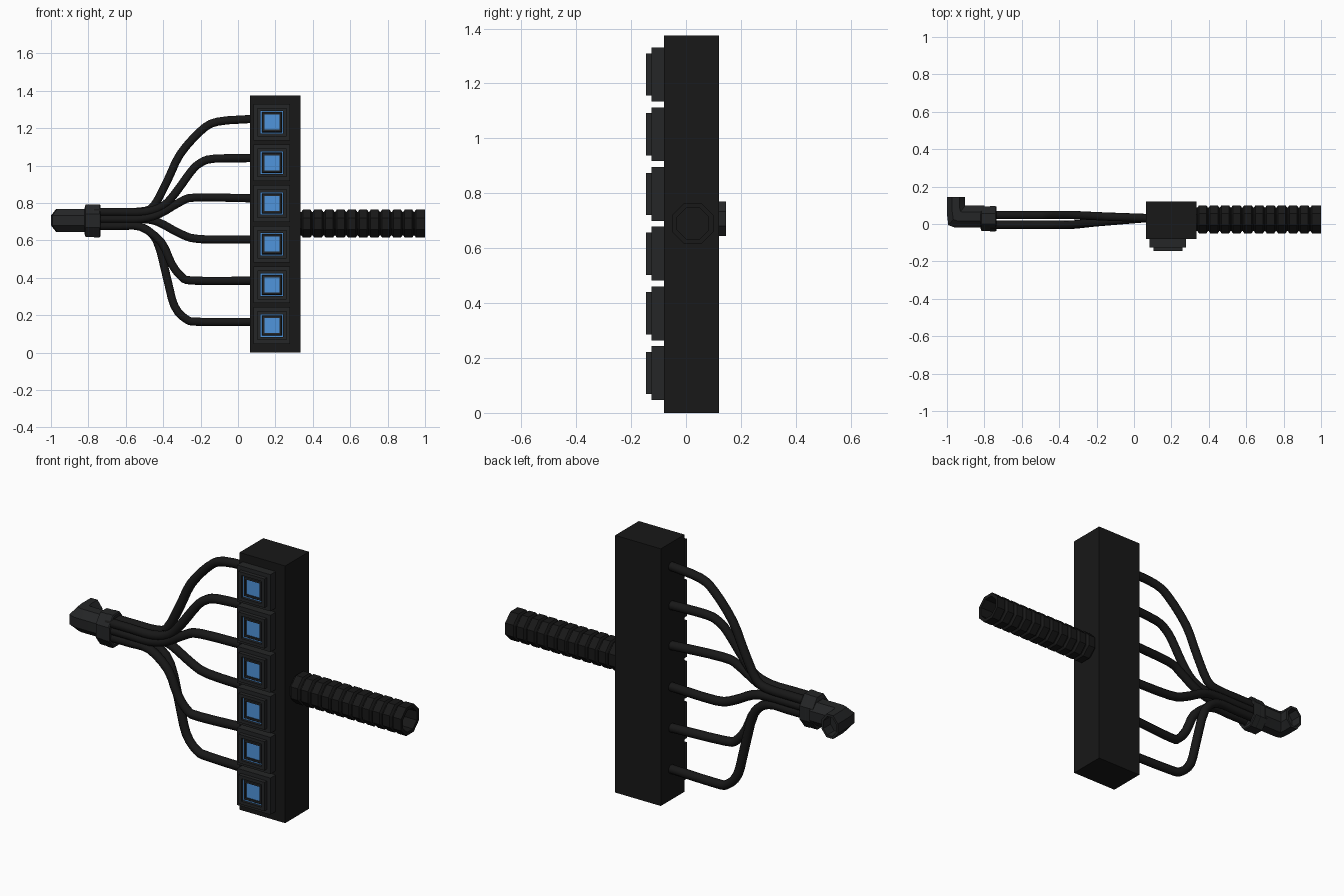
import bpy, bmesh, math
from mathutils import Vector as V

if "Cube" in bpy.data.objects:
    bpy.data.objects.remove(bpy.data.objects["Cube"])


def material(name, c):
    m = bpy.data.materials.new(name)
    m.diffuse_color = (*c, 1)
    m.use_nodes = True
    m.node_tree.nodes["Principled BSDF"].inputs["Base Color"].default_value = m.diffuse_color
    return m


BLACK = material("black_plastic", (0.009, 0.009, 0.009))
DARK = material("dark_rubber", (0.018, 0.019, 0.020))
BLUE = material("blue_light", (0.08, 0.30, 0.72))


def finish(name, bm, mat, smooth=None):
    bmesh.ops.recalc_face_normals(bm, faces=bm.faces)
    me = bpy.data.meshes.new(name)
    bm.to_mesh(me)
    bm.free()
    ob = bpy.data.objects.new(name, me)
    bpy.context.collection.objects.link(ob)
    me.materials.append(mat)
    if smooth:
        bpy.ops.object.select_all(action='DESELECT')
        ob.select_set(True)
        bpy.context.view_layer.objects.active = ob
        bpy.ops.object.shade_smooth_by_angle(angle=math.radians(smooth))
    return ob


def box(name, lo, hi, mat):
    bm = bmesh.new()
    bmesh.ops.create_cube(bm, size=1)
    for v in bm.verts:
        v.co = V([(a + b) / 2 + c * (b - a) for a, b, c in zip(lo, hi, v.co)])
    return finish(name, bm, mat)


def loft(name, rings, mat, n=8, phase=0.5, smooth=None):
    """Skin a list of (centre, u axis, v axis) rings and cap both ends."""
    bm = bmesh.new()
    loops = []
    for c, u, v in rings:
        loops.append([bm.verts.new(V(c) + V(u) * math.cos(2 * math.pi * (i + phase) / n)
                                   + V(v) * math.sin(2 * math.pi * (i + phase) / n))
                      for i in range(n)])
    for a, b in zip(loops, loops[1:]):
        for i in range(n):
            j = (i + 1) % n
            bm.faces.new((a[i], a[j], b[j], b[i]))
    bm.faces.new(loops[0])
    bm.faces.new(loops[-1])
    return finish(name, bm, mat, smooth)


def lathe_x(name, prof, y, z, mat, sy=1.0, sz=1.0):
    return loft(name, [((x, y, z), (0, r * sy, 0), (0, 0, r * sz)) for x, r in prof], mat)


def smooth_path(pts, steps=3):
    """Catmull-Rom points through the given path."""
    p = [V(q) for q in pts]
    p = [2 * p[0] - p[1]] + p + [2 * p[-1] - p[-2]]
    out = []
    for a, b, c, d in zip(p, p[1:], p[2:], p[3:]):
        for s in range(steps):
            t = s / steps
            out.append(0.5 * (2 * b + (c - a) * t + (2 * a - 5 * b + 4 * c - d) * t * t
                              + (3 * b - a - 3 * c + d) * t ** 3))
    return out + [p[-2]]


def cable(name, pts, r):
    path = smooth_path(pts)
    rings = []
    for i, c in enumerate(path):
        t = (path[min(i + 1, len(path) - 1)] - path[max(i - 1, 0)]).normalized()
        u = V((0, 1, 0))
        u = (u - t * u.dot(t)).normalized()
        rings.append((c, u * r, t.cross(u) * r))
    return loft(name, rings, BLACK, smooth=50)


# main housing
box("housing", (0.065, -0.08, 0), (0.335, 0.12, 1.375), BLACK)


# stepped sockets with a recessed opening and blue centre
def socket(name, x, z):
    bm = bmesh.new()
    prof = [(0.098, -0.075), (0.098, -0.125), (0.077, -0.125), (0.077, -0.145),
            (0.060, -0.145), (0.060, -0.130), (0.054, -0.130), (0.050, -0.136),
            (0.040, -0.136), (0.040, -0.130)]
    loops = [[bm.verts.new((x + sx * h, y, z + sz * h))
              for sx, sz in ((-1, -1), (1, -1), (1, 1), (-1, 1))] for h, y in prof]
    blue = []
    for k, (a, b) in enumerate(zip(loops, loops[1:])):
        for i in range(4):
            j = (i + 1) % 4
            f = bm.faces.new((a[i], a[j], b[j], b[i]))
            if k == 5:
                blue.append(f)
    blue.append(bm.faces.new(loops[-1]))
    bm.faces.new(loops[0])
    for f in blue:
        f.material_index = 1
    finish(name, bm, DARK).data.materials.append(BLUE)


for i in range(6):
    socket(f"socket_{i + 1}", 0.181, 0.145 + i * 0.2175)

# corrugated hose, open at the far end
prof = [(0.32, 0.066)]
pitch = 0.665 / 11
for i in range(11):
    x = 0.335 + i * pitch
    prof += [(x + 0.004, 0.068), (x + 0.012, 0.081), (x + pitch - 0.008, 0.081), (x + pitch, 0.068)]
prof[-1] = (1.0, 0.081)
prof += [(1.0, 0.062), (0.36, 0.062)]
lathe_x("corrugated_hose", prof, 0.025, 0.69, BLACK)

# collar gathering the cables
K = 1 / math.cos(math.pi / 8)
lathe_x("cable_collar", [(-0.82, 0.8), (-0.815, 0.98), (-0.775, 0.98), (-0.77, 1.0), (-0.74, 1.0),
                         (-0.735, 0.95), (-0.735, 0.78), (-0.75, 0.78)],
        0.028, 0.705, DARK, 0.067 * K, 0.088 * K)

# hollow elbow connector turning towards the back
RZ = (0, 0, 0.0625 * K)
RI = (0, 0, 0.05 * K)
loft("elbow_connector", [
    ((-0.80, 0.04, 0.707), (0, 0.06 * K, 0), RZ),
    ((-0.93, 0.04, 0.707), (0.025 * K, 0.06 * K, 0), RZ),
    ((-0.947, 0.046, 0.707), (0.046 * K, 0.052 * K, 0), RZ),
    ((-0.952, 0.075, 0.707), (0.048 * K, 0.022 * K, 0), RZ),
    ((-0.952, 0.145, 0.707), (0.048 * K, 0, 0), RZ),
    ((-0.952, 0.145, 0.707), (0.037 * K, 0, 0), RI),
    ((-0.952, 0.085, 0.707), (0.037 * K, 0, 0), RI)], DARK, smooth=35)

# six cables: (bundle y, bundle z, fan-out points in x and z)
fans = [
    (0.048, 0.752, [(-0.52, 0.755), (-0.45, 0.785), (-0.375, 0.925), (-0.31, 1.06), (-0.2, 1.185), (-0.11, 1.235), (0.08, 1.25)]),
    (-0.004, 0.752, [(-0.50, 0.753), (-0.40, 0.785), (-0.33, 0.86), (-0.25, 0.97), (-0.2, 1.015), (-0.13, 1.037), (0.08, 1.04)]),
    (-0.004, 0.715, [(-0.52, 0.716), (-0.42, 0.742), (-0.31, 0.805), (-0.225, 0.83), (0.08, 0.825)]),
    (0.048, 0.715, [(-0.52, 0.715), (-0.43, 0.700), (-0.31, 0.637), (-0.205, 0.607), (0.08, 0.605)]),
    (-0.004, 0.677, [(-0.52, 0.673), (-0.41, 0.59), (-0.355, 0.475), (-0.30, 0.405), (-0.235, 0.385), (0.08, 0.385)]),
    (0.048, 0.677, [(-0.52, 0.673), (-0.435, 0.60), (-0.38, 0.40), (-0.34, 0.25), (-0.275, 0.178), (-0.2, 0.165), (0.08, 0.165)]),
]
for i, (y, z, pts) in enumerate(fans):
    path = [(-0.77, y, z), (-0.64, y, z)]
    for px, pz in pts:
        t = min(1, max(0, (px + 0.33) / 0.35))
        path.append((px, y + (0.032 - y) * t, pz))
    cable(f"cable_{i + 1}", path, 0.0235)
